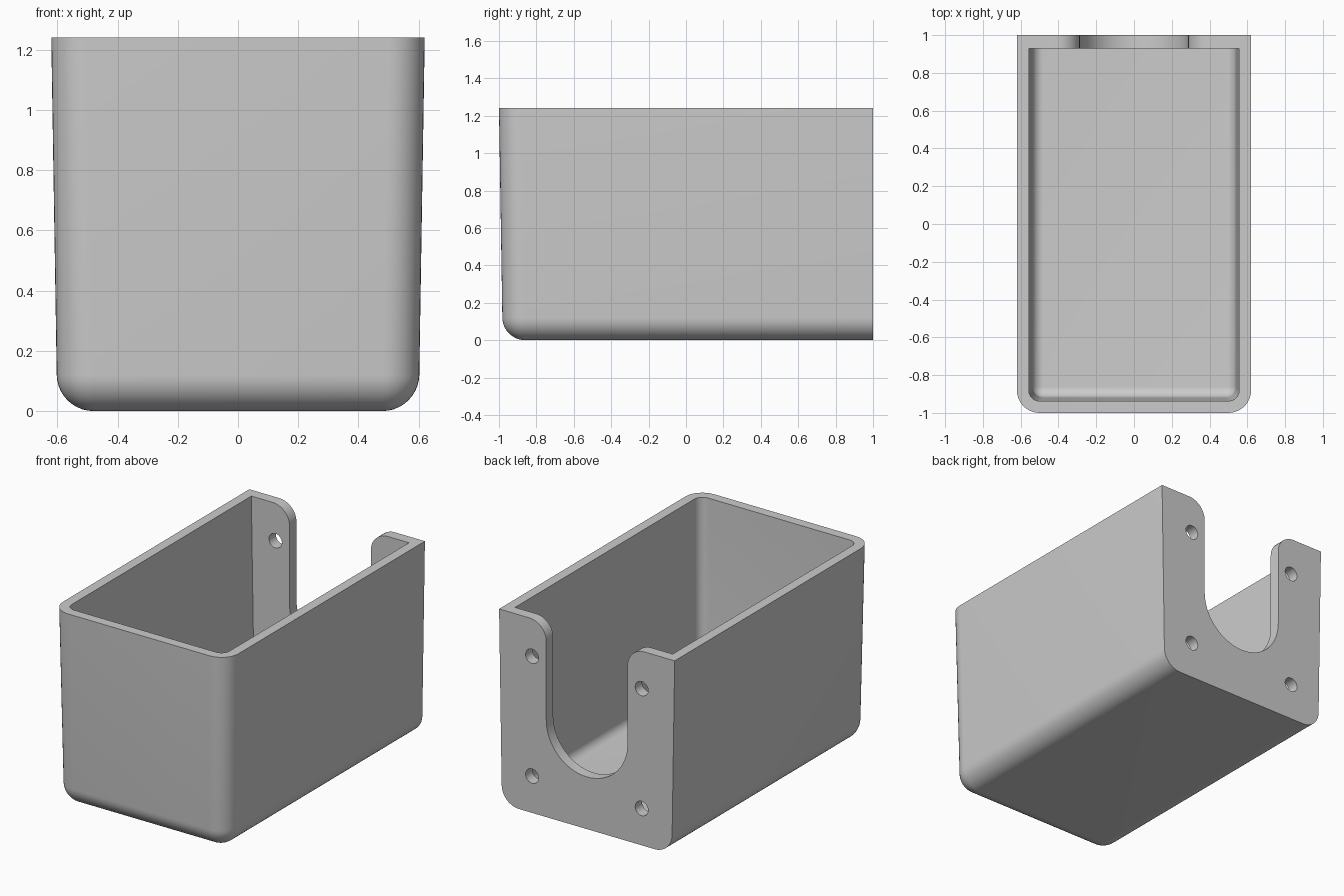
import bpy
import bmesh
from math import sin, cos, pi, radians

if "Cube" in bpy.data.objects:
    bpy.data.objects.remove(bpy.data.objects["Cube"])

HEIGHT, DRAFT, FILLET, WALL = 1.24, 0.02, 0.12, 0.063
STEPS = 10

grey = bpy.data.materials.new("light grey plastic")
grey.use_nodes = True
grey.diffuse_color = (0.6, 0.6, 0.6, 1)
grey.node_tree.nodes["Principled BSDF"].inputs["Base Color"].default_value = (0.6, 0.6, 0.6, 1)


def make_object(name, bm):
    bmesh.ops.remove_doubles(bm, verts=bm.verts, dist=1e-5)
    bmesh.ops.recalc_face_normals(bm, faces=bm.faces)
    mesh = bpy.data.meshes.new(name)
    bm.to_mesh(mesh)
    bm.free()
    mesh.materials.append(grey)
    obj = bpy.data.objects.new(name, mesh)
    bpy.context.collection.objects.link(obj)
    return obj


def arc(cx, cy, r, start, end, steps=STEPS):
    angles = [radians(start + (end - start) * i / steps) for i in range(steps + 1)]
    return [(cx + r * cos(a), cy + r * sin(a)) for a in angles]


def section(bm, z, inset, offset, back):
    """Horizontal ring: rounded front corners, square back corners."""
    spread = DRAFT * z / HEIGHT
    w = 0.6 + spread - offset - inset
    front = -0.98 - spread + offset + inset
    r = FILLET - offset - inset
    pts = [(w, back)] + arc(w - r, front + r, r, 0, -90)
    pts += arc(-w + r, front + r, r, -90, -180) + [(-w, back)]
    return [bm.verts.new((x, y, z)) for x, y in pts]


def shell(bm, offset, back):
    """Rings from the filleted floor up to the rim."""
    r = FILLET - offset
    rings = []
    for i in range(STEPS + 1):
        a = pi / 2 * i / STEPS
        rings.append(section(bm, offset + r * (1 - cos(a)), r * (1 - sin(a)), offset, back))
    rings.append(section(bm, HEIGHT, 0, offset, back))
    return rings


def bridge(bm, a, b):
    for i in range(len(a)):
        j = (i + 1) % len(a)
        bm.faces.new((a[i], a[j], b[j], b[i]))


# Hollow open-topped box with a rounded floor edge
bm = bmesh.new()
outer = shell(bm, 0, 1)
inner = shell(bm, WALL, 0.93)
for rings in (outer, inner):
    for low, high in zip(rings, rings[1:]):
        bridge(bm, low, high)
    bm.faces.new(rings[0])
bridge(bm, outer[-1], inner[-1])
box = make_object("open_box", bm)


def prism(name, profile):
    """Extrude an x-z profile through the back wall."""
    bm = bmesh.new()
    face = bm.faces.new([bm.verts.new((x, 0.85, z)) for x, z in profile])
    moved = bmesh.ops.extrude_face_region(bm, geom=[face])["geom"]
    verts = [v for v in moved if isinstance(v, bmesh.types.BMVert)]
    bmesh.ops.translate(bm, verts=verts, vec=(0, 0.3, 0))
    return make_object(name, bm)


# U-shaped notch with flared top corners
N, R = 0.287, 0.12
right = [(N + R, HEIGHT + 0.1)] + arc(N + R, HEIGHT - R, R, 90, 180)
left = [(-x, z) for x, z in reversed(right)]
cutters = [prism("notch_cutter", right + arc(0, 0.62, N, 0, -180, 32) + left)]

# Four screw holes
for x in (-0.387, 0.387):
    for z in (0.235, 1.0):
        cutters.append(prism("hole_cutter", arc(x, z, 0.046, 0, 360, 24)[:-1]))

bpy.ops.object.select_all(action='DESELECT')
bpy.context.view_layer.objects.active = box
box.select_set(True)
for cutter in cutters:
    cutter.hide_render = True
    mod = box.modifiers.new("cut", 'BOOLEAN')
    mod.operation = 'DIFFERENCE'
    mod.solver = 'EXACT'
    mod.object = cutter
    bpy.ops.object.modifier_apply(modifier=mod.name)
    bpy.data.objects.remove(cutter)

bpy.ops.object.shade_smooth_by_angle(angle=radians(30))
